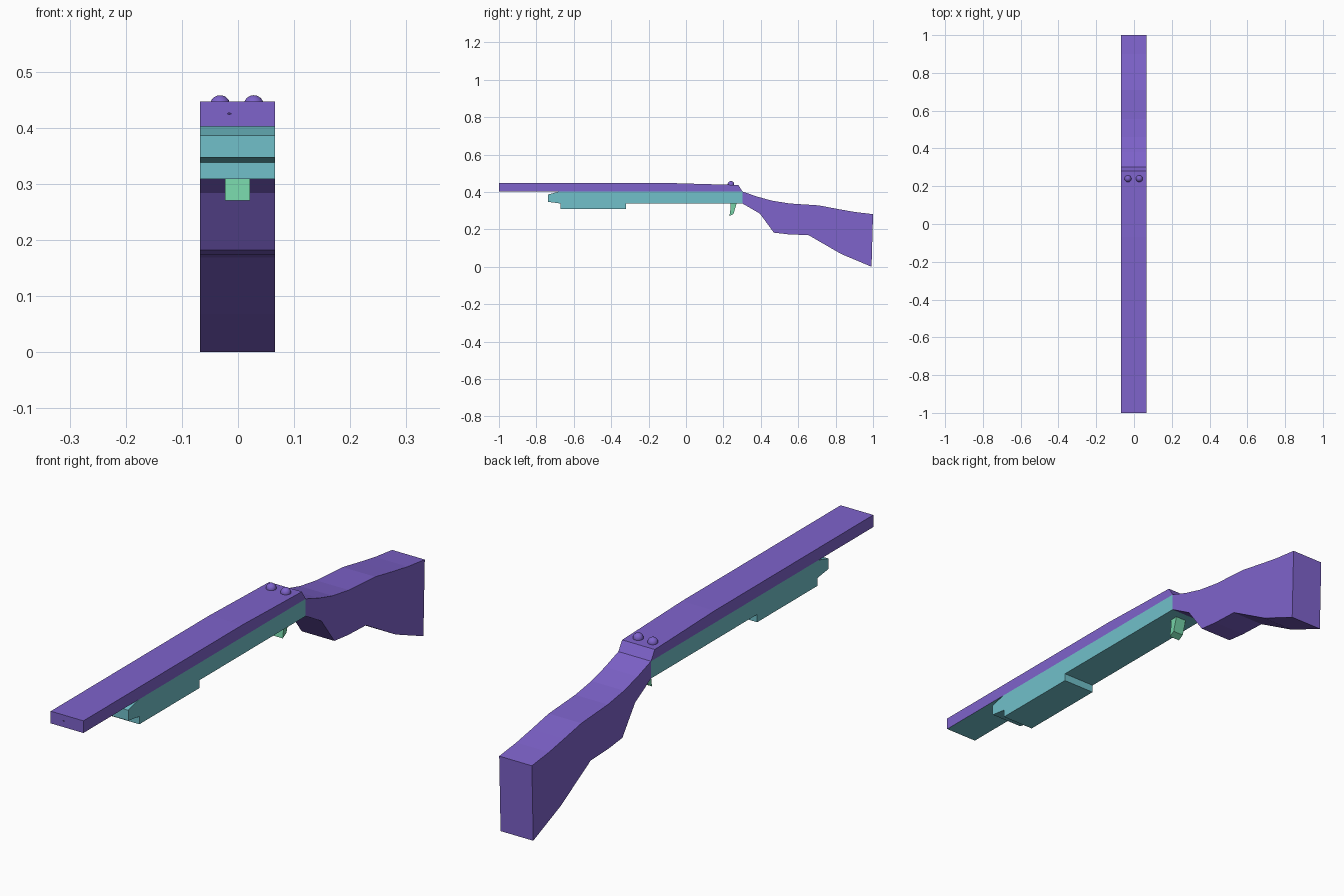
import bpy
import bmesh
from mathutils import Vector

default = bpy.data.objects.get("Cube")
if default:
    bpy.data.objects.remove(default, do_unlink=True)


def make_material(name, rgb):
    mat = bpy.data.materials.new(name)
    mat.use_nodes = True
    mat.diffuse_color = (*rgb, 1)
    mat.node_tree.nodes["Principled BSDF"].inputs["Base Color"].default_value = (*rgb, 1)
    return mat


purple = make_material("purple", (0.21, 0.125, 0.60))
teal = make_material("teal", (0.165, 0.53, 0.59))
green = make_material("green", (0.18, 0.65, 0.39))

LEFT, RIGHT = 0.066, -0.068


def link_mesh(name, bm, mat):
    bmesh.ops.recalc_face_normals(bm, faces=bm.faces)
    mesh = bpy.data.meshes.new(name)
    bm.to_mesh(mesh)
    bm.free()
    mesh.materials.append(mat)
    obj = bpy.data.objects.new(name, mesh)
    bpy.context.collection.objects.link(obj)
    return obj


def extrude_profile(name, profile, mat, x0=RIGHT, x1=LEFT):
    """Extrude a side outline of (y, z) points across the width."""
    bm = bmesh.new()
    face = bm.faces.new([bm.verts.new((x0, y, z)) for y, z in profile])
    new = bmesh.ops.extrude_face_region(bm, geom=[face])["geom"]
    verts = [v for v in new if isinstance(v, bmesh.types.BMVert)]
    bmesh.ops.translate(bm, verts=verts, vec=(x1 - x0, 0, 0))
    return link_mesh(name, bm, mat)


# Long flat barrel with a chamfered rear end
barrel = extrude_profile("barrel", [
    (-1, 0.402), (-1, 0.447), (-0.07, 0.447), (0.1, 0.442),
    (0.28, 0.437), (0.302, 0.402)], purple)

# Teal underside of the barrel
barrel.data.materials.append(teal)
for poly in barrel.data.polygons:
    if poly.normal.z < -0.9:
        poly.material_index = 1

# Small conical dent in the muzzle
base, tip = Vector((-0.040, -0.985, 0.425)), Vector((-0.011, -1.001, 0.425))
bm = bmesh.new()
bmesh.ops.create_cone(bm, cap_ends=True, segments=16, radius1=0.013,
                      radius2=0, depth=(tip - base).length)
cutter = link_mesh("dent_cutter", bm, purple)
cutter.location = (base + tip) / 2
cutter.rotation_mode = "QUATERNION"
cutter.rotation_quaternion = (tip - base).to_track_quat("Z", "Y")
cutter.hide_render = True
cut = barrel.modifiers.new("dent", "BOOLEAN")
cut.operation = "DIFFERENCE"
cut.object = cutter
bpy.context.view_layer.update()
bpy.context.view_layer.objects.active = barrel
bpy.ops.object.modifier_apply(modifier=cut.name)
bpy.data.objects.remove(cutter, do_unlink=True)

# Fore-end and receiver under the barrel
extrude_profile("fore_end", [
    (-0.68, 0.402), (-0.737, 0.386), (-0.737, 0.347), (-0.672, 0.338),
    (-0.672, 0.309), (-0.32, 0.309), (-0.32, 0.338), (0.302, 0.338),
    (0.302, 0.402)], teal)

# Shoulder stock
extrude_profile("stock", [
    (0.302, 0.402), (0.38, 0.375), (0.46, 0.353), (0.555, 0.338),
    (0.71, 0.328), (0.81, 0.309), (0.9, 0.293), (1, 0.281),
    (0.992, 0), (0.83, 0.068), (0.655, 0.169), (0.55, 0.173),
    (0.47, 0.182), (0.395, 0.284), (0.302, 0.338)], purple)

# Trigger
extrude_profile("trigger", [
    (0.238, 0.345), (0.272, 0.345), (0.268, 0.33), (0.254, 0.283),
    (0.232, 0.270), (0.238, 0.31)], green, -0.023, 0.021)

# Pair of round knobs on top
for name, x in (("right_knob", -0.032), ("left_knob", 0.028)):
    bm = bmesh.new()
    bmesh.ops.create_uvsphere(bm, u_segments=20, v_segments=12, radius=0.018)
    knob = link_mesh(name, bm, purple)
    knob.location = (x, 0.24, 0.44)
    for poly in knob.data.polygons:
        poly.use_smooth = True
